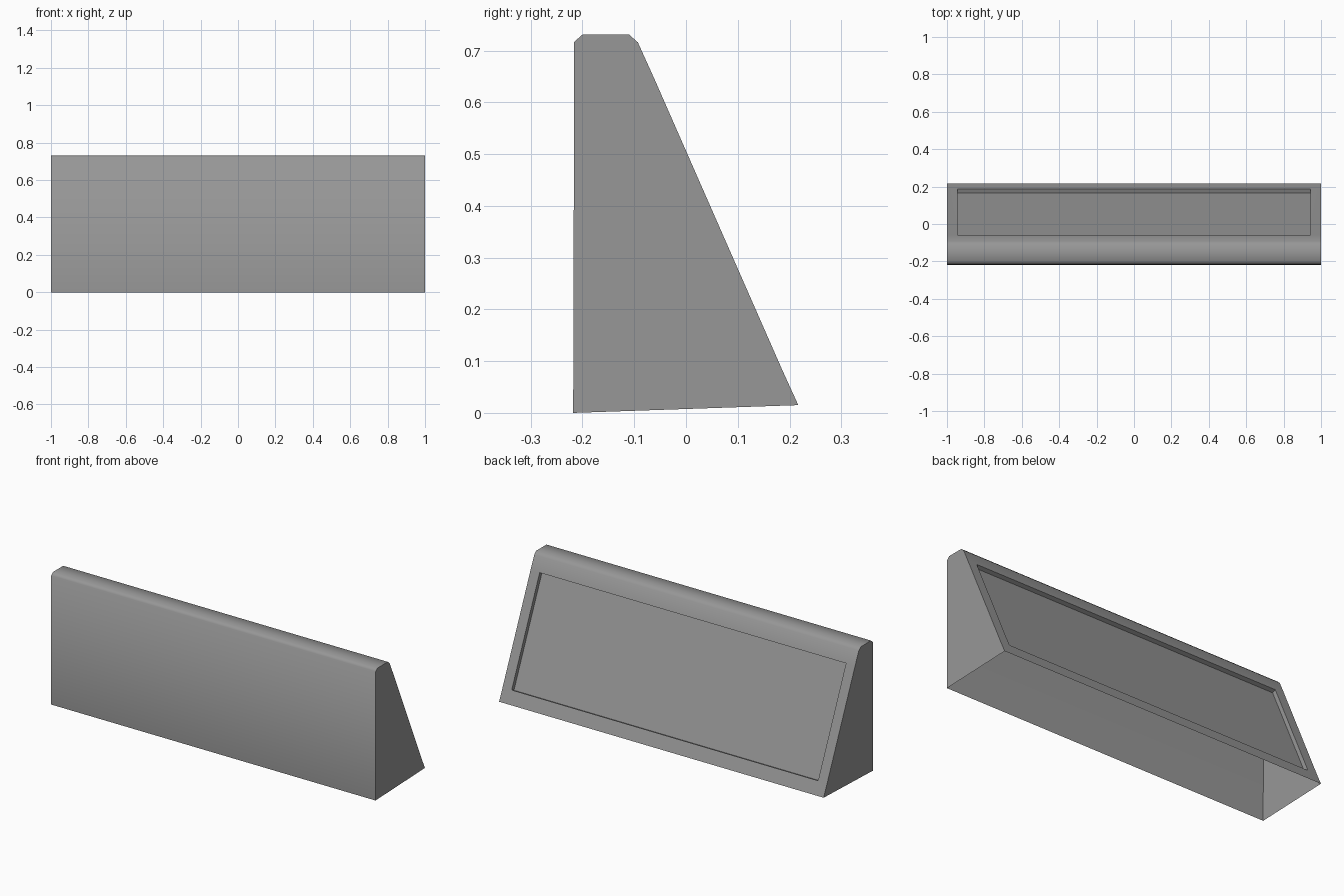
import bpy
import bmesh
import math

default = bpy.data.objects.get("Cube")
if default:
    bpy.data.objects.remove(default, do_unlink=True)

grey = bpy.data.materials.new("mid grey")
grey.use_nodes = True
colour = (0.31, 0.31, 0.31, 1)
grey.diffuse_color = colour
grey.node_tree.nodes["Principled BSDF"].inputs["Base Color"].default_value = colour

# Side profile (y, z): up the front, over the rounded top, down the sloping back
profile = [(-0.218, 0), (-0.216, 0.717), (-0.2, 0.731), (-0.11, 0.731),
           (-0.093, 0.716), (-0.06, 0.643), (0.186, 0.083), (0.217, 0.015)]
PANEL_ROW = 5
columns = [-1, -0.944, 0.944, 1]

# Open-bottomed wedge shell
bm = bmesh.new()
rows = [[bm.verts.new((x, y, z)) for x in columns] for y, z in profile]
for i in range(len(rows) - 1):
    for j in range(len(columns) - 1):
        face = bm.faces.new((rows[i][j], rows[i][j + 1],
                             rows[i + 1][j + 1], rows[i + 1][j]))
        if i == PANEL_ROW and j == 1:
            panel = face
bm.faces.new([row[0] for row in rows])
bm.faces.new([row[-1] for row in reversed(rows)])
bm.normal_update()

# Recessed panel in the sloping back
bmesh.ops.inset_individual(bm, faces=[panel], thickness=0, depth=-0.022)

mesh = bpy.data.meshes.new("wedge_housing")
bm.to_mesh(mesh)
bm.free()
mesh.materials.append(grey)
housing = bpy.data.objects.new("wedge_housing", mesh)
bpy.context.collection.objects.link(housing)

# Smooth the rounded top, keep the ends and the recess crisp
bpy.ops.object.select_all(action="DESELECT")
housing.select_set(True)
bpy.context.view_layer.objects.active = housing
bpy.ops.object.shade_smooth_by_angle(angle=math.radians(55))
